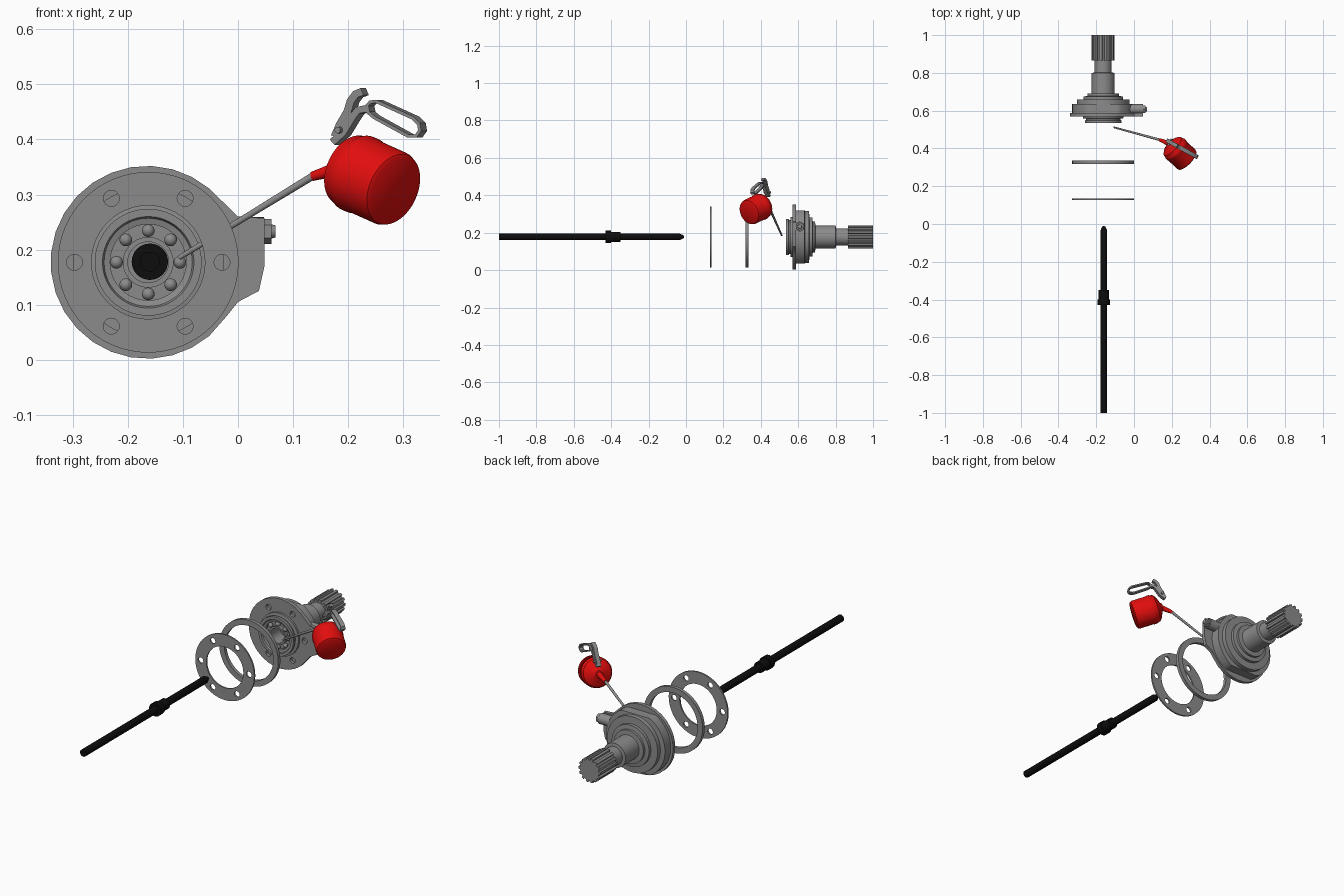
import bpy, bmesh, math
from mathutils import Vector, Matrix

if "Cube" in bpy.data.objects:
    bpy.data.objects.remove(bpy.data.objects["Cube"])

def mat(name, c):
    m = bpy.data.materials.new(name)
    m.diffuse_color = (*c, 1)
    m.use_nodes = True
    m.node_tree.nodes["Principled BSDF"].inputs["Base Color"].default_value = m.diffuse_color
    return m

GREY = mat("steel_grey", (0.26, 0.26, 0.26))
RED = mat("can_red", (0.75, 0.004, 0.004))
BLACK = mat("rod_black", (0.004, 0.004, 0.004))
CX, CZ = -0.163, 0.177          # common axis of shaft, rings and housing

def finish(name, bm, material, angle=35):
    bmesh.ops.remove_doubles(bm, verts=bm.verts, dist=1e-5)
    bmesh.ops.recalc_face_normals(bm, faces=bm.faces)
    me = bpy.data.meshes.new(name)
    bm.to_mesh(me)
    bm.free()
    me.materials.append(material)
    ob = bpy.data.objects.new(name, me)
    bpy.context.collection.objects.link(ob)
    bpy.ops.object.select_all(action='DESELECT')
    ob.select_set(True)
    bpy.context.view_layer.objects.active = ob
    bpy.ops.object.shade_smooth_by_angle(angle=math.radians(angle))
    return ob

def lathe(name, profile, origin, direction, material, seg=48, clip=None):
    """Revolve (radius, distance) points about an axis."""
    bm = bmesh.new()
    q = Vector((0, 0, 1)).rotation_difference(Vector(direction).normalized())
    rings = []
    for r, t in profile:
        ring = []
        for i in range(seg):
            a = math.tau * i / seg
            p = Vector(origin) + q @ Vector((r * math.cos(a), r * math.sin(a), t))
            if clip:
                p = clip(p)
            ring.append(bm.verts.new(p))
        rings.append(ring)
    for A, B in zip(rings, rings[1:]):
        for i in range(seg):
            j = (i + 1) % seg
            bm.faces.new((A[i], A[j], B[j], B[i]))
    bmesh.ops.dissolve_degenerate(bm, dist=1e-6, edges=bm.edges)
    return finish(name, bm, material)

def rod(name, p0, p1, r0, r1, material, seg=20):
    d = Vector(p1) - Vector(p0)
    return lathe(name, [(0, 0), (r0, 0), (r1, d.length), (0, d.length)], p0, d, material, seg)

def circle(r, x=CX, z=CZ, n=48, a0=0.0, a1=360.0):
    full = a1 - a0 >= 360
    k = n if full else n - 1
    return [(x + r * math.cos(math.radians(a0 + (a1 - a0) * i / k)),
             z + r * math.sin(math.radians(a0 + (a1 - a0) * i / k))) for i in range(n)]

def plate(name, loops, y0, y1, material):
    """Flat plate from an outline and hole loops, thick along y."""
    bm = bmesh.new()
    edges = []
    for lp in loops:
        vs = [bm.verts.new((x, y0, z)) for x, z in lp]
        edges += [bm.edges.new((vs[i - 1], vs[i])) for i in range(len(vs))]
    bmesh.ops.triangle_fill(bm, use_beauty=True, edges=edges, normal=(0, -1, 0))
    ext = bmesh.ops.extrude_face_region(bm, geom=bm.faces[:])
    vs = [g for g in ext['geom'] if isinstance(g, bmesh.types.BMVert)]
    bmesh.ops.translate(bm, verts=vs, vec=(0, y1 - y0, 0))
    return finish(name, bm, material)

holes = [circle(0.0145, CX + 0.134 * math.cos(math.radians(a)),
                CZ + 0.134 * math.sin(math.radians(a)), 16) for a in range(0, 360, 60)]

# Push rod with collar
lathe("push_rod", [(0, -1), (.018, -1), (.018, -.43), (.033, -.43), (.033, -.40), (.027, -.40),
                   (.027, -.35), (.018, -.35), (.018, -.035), (.008, -.013), (0, -.01)],
      (-.16, 0, .178), (0, 1, 0), BLACK, 32)

# Gasket with bolt holes, and plain ring
plate("gasket", [circle(.164, n=64), circle(.103)] + holes, .128, .136, GREY)
plate("seal_ring", [circle(.164, n=64), circle(.136, n=64)], .318, .335, GREY)

# Flange plate with side lug
outline = circle(.175, -.165, CZ, 22, 50, 310) + [
    (-.02, .08), (0, .105), (.038, .125), (.048, .17), (.048, .257), (0, .26)]
plate("flange_plate", [outline, circle(.085)] + holes, .570, .588, GREY)

# Housing: bearing seat, stepped body with flats above and below, output shaft
def flats(p):
    if .583 < p.y < .64:
        p.z = max(CZ - .143, min(CZ + .143, p.z))
    return p
lathe("housing", [(0, .62), (.037, .62), (.037, .545), (.046, .545), (.046, .562), (.069, .562),
                  (.069, .545), (.08, .542), (.083, .534), (.097, .534), (.097, .548), (.091, .55),
                  (.091, .558), (.107, .56), (.107, .586), (.164, .586), (.164, .634), (.140, .636),
                  (.140, .658), (.104, .66), (.104, .675), (.083, .678), (.083, .69), (.061, .692),
                  (.061, .80), (.045, .802), (.045, .88), (0, .88)],
      (CX, 0, CZ), (0, 1, 0), GREY, 64, flats)

# Splined shaft end
bm = bmesh.new()
spline = []
TEETH = 14
for i in range(TEETH):
    for f, r in ((-.30, .052), (-.22, .061), (.22, .061), (.30, .052)):
        a = math.tau * (i + f) / TEETH
        spline.append((CX + r * math.cos(a), CZ + r * math.sin(a)))
front = [bm.verts.new((x, .865, z)) for x, z in spline]
back = [bm.verts.new((x, 1, z)) for x, z in spline]
bm.faces.new(front)
bm.faces.new(back)
for i in range(len(spline)):
    bm.faces.new((front[i - 1], front[i], back[i], back[i - 1]))
finish("splined_end", bm, GREY, 20)

# Bearing balls
bm = bmesh.new()
for i in range(8):
    a = math.tau * i / 8
    bmesh.ops.create_uvsphere(bm, u_segments=16, v_segments=10, radius=.0115, matrix=Matrix.Translation(
        (CX + .0575 * math.cos(a), .55, CZ + .0575 * math.sin(a))))
finish("bearing_balls", bm, GREY)

# Side boss with bolt
rod("side_boss", (-.07, .608, .233), (.047, .608, .233), .026, .026, GREY, 24)
rod("bolt_head", (.045, .608, .233), (.061, .608, .233), .023, .023, GREY, 6)
rod("bolt_tip", (.06, .608, .233), (.068, .608, .233), .013, .011, GREY, 12)

# Oil can body
B = Vector((.285, .335, .308))
A = Vector((.69, -.65, -.31)).normalized()
lathe("can_body", [(0, 0), (.060, 0), (.067, -.004), (.070, -.012), (.070, -.082), (.072, -.085),
                   (.072, -.098), (.070, -.102), (.066, -.117), (.050, -.130), (.022, -.140),
                   (.014, -.148), (0, -.148)], B, A, RED)

# Spout and its red collar
neck, collar_end, tip = B - .135 * A, Vector((.135, .446, .333)), Vector((-.107, .512, .185))
rod("spout_collar", neck, collar_end, .014, .0085, RED)
rod("spout", collar_end, tip, .0068, .0045, GREY)

# Handle parts lie in one upright plane; points are (x, z)
SIDE = Vector((.48, .88, 0)).normalized()
def on_plane(x, z):
    return Vector((x, .45 - (x - .16) * .545, z))

def strap(name, pts, thick, width, closed=False):
    bm = bmesh.new()
    n = len(pts)
    rows = []
    for i, (x, z) in enumerate(pts):
        a = pts[(i - 1) % n] if closed or i else pts[i]
        b = pts[(i + 1) % n] if closed or i < n - 1 else pts[i]
        d = Vector((b[0] - a[0], b[1] - a[1])).normalized() * thick / 2
        rows.append([bm.verts.new(on_plane(x - s * d.y, z + s * d.x) + SIDE * width / 2 * w)
                     for s, w in ((1, 1), (1, -1), (-1, -1), (-1, 1))])
    for i in range(n if closed else n - 1):
        R, S = rows[i], rows[(i + 1) % n]
        for k in range(4):
            bm.faces.new((R[k], R[(k + 1) % 4], S[(k + 1) % 4], S[k]))
    if not closed:
        bm.faces.new(rows[0])
        bm.faces.new(rows[-1])
    return finish(name, bm, GREY)

strap("handle_loop", [(.238, .460), (.245, .468), (.256, .469), (.322, .439), (.333, .428), (.335, .416),
                      (.328, .406), (.314, .406), (.252, .440), (.241, .449)], .006, .022, True)
strap("handle_bracket", [(.176, .395), (.195, .412), (.212, .440), (.222, .453), (.243, .457)], .013, .022)
strap("thumb_lever", [(.180, .405), (.190, .428), (.203, .450), (.209, .470), (.218, .482), (.230, .487)],
      .014, .020)
pin = on_plane(.190, .417)
rod("lever_pin", pin - SIDE * .02, pin + SIDE * .02, .006, .006, GREY, 12)
